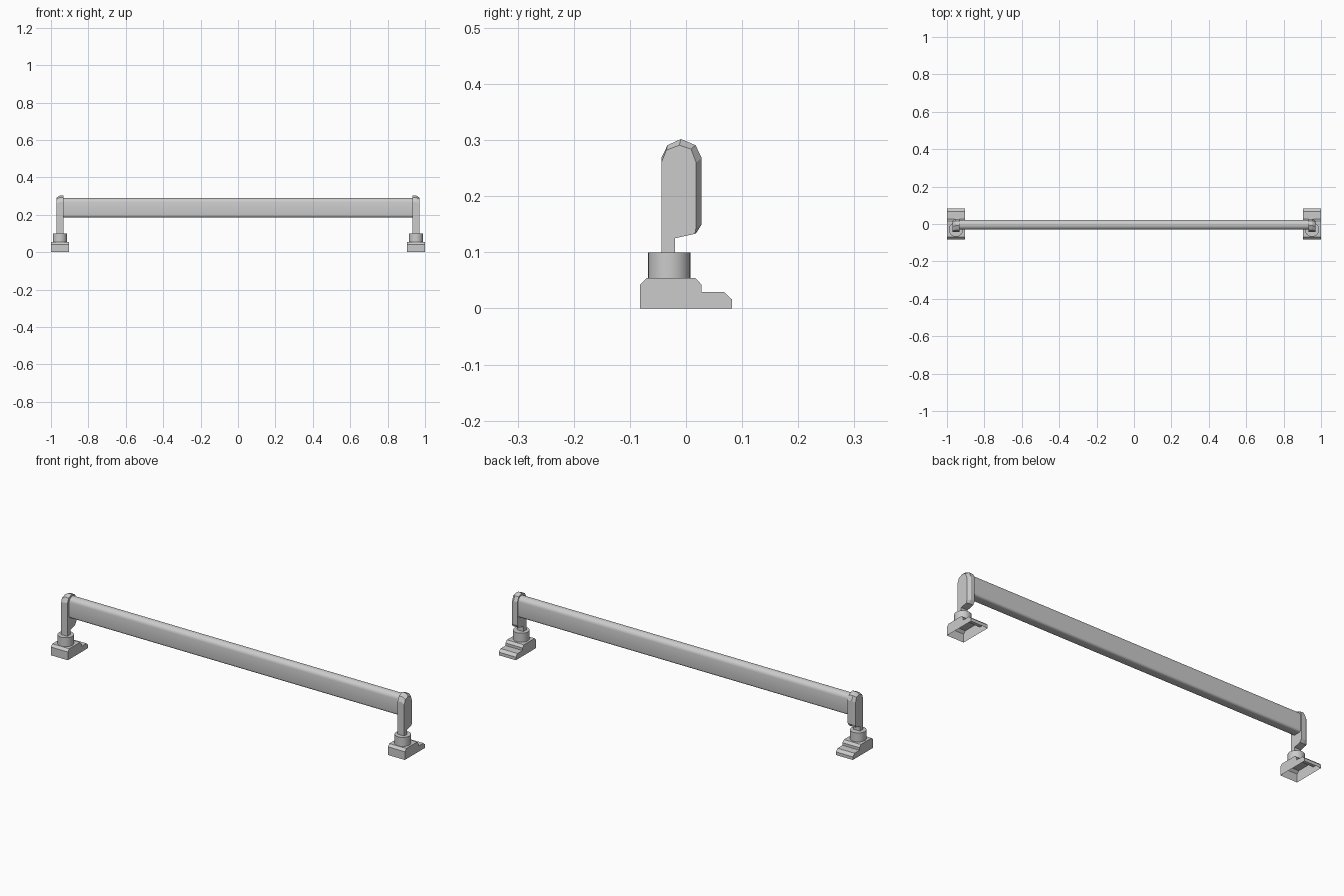
import bpy, bmesh, math

if "Cube" in bpy.data.objects:
    bpy.data.objects.remove(bpy.data.objects["Cube"])


def loft(name, sections, cap_start=True, cap_end=True, smooth=None):
    """Bridge matching (x, [(y, z), ...]) sections along x."""
    bm = bmesh.new()
    rings = [[bm.verts.new((x, y, z)) for y, z in pts] for x, pts in sections]
    n = len(rings[0])
    for a, b in zip(rings, rings[1:]):
        for i in range(n):
            j = (i + 1) % n
            bm.faces.new((a[i], a[j], b[j], b[i]))
    if cap_start:
        bm.faces.new(rings[0])
    if cap_end:
        bm.faces.new(rings[-1])
    bmesh.ops.recalc_face_normals(bm, faces=bm.faces)
    return finish(name, bm, smooth)


def finish(name, bm, smooth=None):
    mesh = bpy.data.meshes.new(name)
    bm.to_mesh(mesh)
    bm.free()
    obj = bpy.data.objects.new(name, mesh)
    bpy.context.collection.objects.link(obj)
    if smooth:
        bpy.ops.object.select_all(action='DESELECT')
        obj.select_set(True)
        bpy.context.view_layer.objects.active = obj
        bpy.ops.object.shade_smooth_by_angle(angle=math.radians(smooth))
    return obj


def mirror_x(obj):
    obj.modifiers.new("mirror", 'MIRROR').use_axis[0] = True


# Stepped foot, an open-bottomed shell
foot_profile = [(-.082, 0), (-.082, .042), (-.07, .054), (.017, .054), (.028, .042),
                (.028, .029), (.068, .029), (.082, .016), (.082, 0)]
foot = loft("foot", [(.904, foot_profile), (1.0, foot_profile)])
bm = bmesh.new()
bm.from_mesh(foot.data)
bottom = [f for f in bm.faces if all(v.co.z < 1e-5 for v in f.verts)]
bmesh.ops.delete(bm, geom=bottom, context='FACES')
bm.to_mesh(foot.data)
bm.free()
mirror_x(foot)

# Round collar on the foot
bm = bmesh.new()
bmesh.ops.create_cone(bm, cap_ends=True, segments=24, radius1=.038, radius2=.038, depth=.046)
bmesh.ops.translate(bm, verts=bm.verts, vec=(.952, -.03, .077))
mirror_x(finish("collar", bm, 40))

# End bracket with a chamfered outer side and a narrow leg
wide = [(-.044, .098), (-.044, .268), (-.033, .291), (-.009, .302), (.017, .291),
        (.028, .268), (.028, .15), (.018, .134), (-.02, .125), (-.02, .098)]
narrow = [(-.044, .098), (-.044, .26), (-.035, .282), (-.012, .291), (.009, .284),
          (.018, .26), (.018, .145), (.016, .133), (-.02, .125), (-.02, .098)]
mirror_x(loft("end_bracket", [(.933, wide), (.955, wide), (.97, narrow)]))

# Long bar with rounded top and softened bottom
cy, half = -.004, .026
bar = []
for i in range(9):
    a = math.pi * i / 8
    bar.append((cy + half * math.cos(a), .268 + .022 * math.sin(a)))
for i in range(5):
    a = math.pi + math.pi / 2 * i / 4
    bar.append((cy - half + .012 + .012 * math.cos(a), .198 + .012 * math.sin(a)))
for i in range(5):
    a = 1.5 * math.pi + math.pi / 2 * i / 4
    bar.append((cy + half - .012 + .012 * math.cos(a), .198 + .012 * math.sin(a)))
loft("bar", [(-.935, bar), (.935, bar)], smooth=35)
